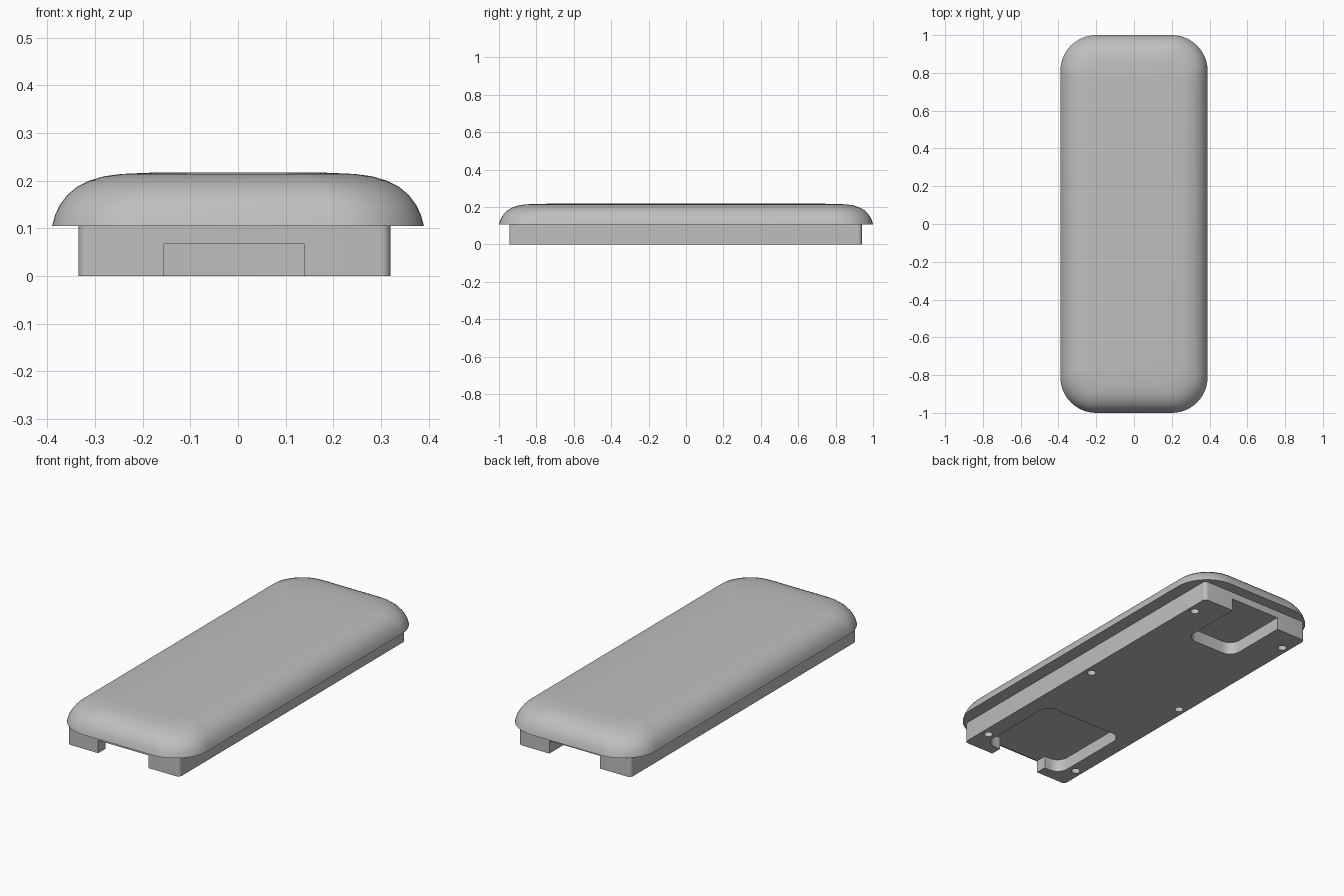
import bpy
import bmesh
from math import cos, sin, pi, radians

cube = bpy.data.objects.get("Cube")
if cube:
    bpy.data.objects.remove(cube, do_unlink=True)

# One plain grey for the whole model
grey = bpy.data.materials.new("light grey")
grey.use_nodes = True
grey.diffuse_color = (0.52, 0.52, 0.52, 1)
grey.node_tree.nodes["Principled BSDF"].inputs["Base Color"].default_value = (0.52, 0.52, 0.52, 1)


def rounded_rect(x0, x1, y0, y1, r, steps):
    """Anticlockwise outline of a rectangle with round corners."""
    centres = [(x1 - r, y1 - r), (x0 + r, y1 - r), (x0 + r, y0 + r), (x1 - r, y0 + r)]
    return [(cx + r * cos((q + i / steps) * pi / 2), cy + r * sin((q + i / steps) * pi / 2))
            for q, (cx, cy) in enumerate(centres) for i in range(steps + 1)]


def loft(name, layers):
    """Closed solid through a list of (outline, height) layers."""
    bm = bmesh.new()
    rings = [[bm.verts.new((x, y, z)) for x, y in outline] for outline, z in layers]
    for low, high in zip(rings, rings[1:]):
        for i in range(len(low)):
            j = (i + 1) % len(low)
            bm.faces.new((low[i], low[j], high[j], high[i]))
    bm.faces.new(rings[0][::-1])
    bm.faces.new(rings[-1])
    mesh = bpy.data.meshes.new(name)
    bm.to_mesh(mesh)
    bm.free()
    mesh.materials.append(grey)
    obj = bpy.data.objects.new(name, mesh)
    bpy.context.collection.objects.link(obj)
    return obj


def prism(name, x0, x1, y0, y1, z0, z1, r, steps=6):
    outline = rounded_rect(x0, x1, y0, y1, r, steps)
    return loft(name, [(outline, z0), (outline, z1)])


def activate(obj):
    bpy.ops.object.select_all(action='DESELECT')
    obj.select_set(True)
    bpy.context.view_layer.objects.active = obj


def cut(target, cutter):
    mod = target.modifiers.new("cut", 'BOOLEAN')
    mod.operation = 'DIFFERENCE'
    mod.solver = 'EXACT'
    mod.object = cutter
    activate(target)
    bpy.ops.object.modifier_apply(modifier=mod.name)
    bpy.data.objects.remove(cutter, do_unlink=True)


# Padded top: rounded outline drawn inwards along a soft, slightly crowned edge
edge = [(0, 0.105), (0.006, 0.128), (0.016, 0.149), (0.031, 0.169), (0.052, 0.187),
        (0.078, 0.200), (0.108, 0.209), (0.145, 0.214), (0.20, 0.2165), (0.27, 0.2175)]
top = loft("padded_top", [
    (rounded_rect(-0.39 + d, 0.39 - d, -1 + d, 1 - d, 0.19 - 0.45 * d, 12), z)
    for d, z in edge])

# Base slab
base = prism("base_slab", -0.335, 0.32, -0.945, 0.94, 0, 0.105, 0.02)

# Front pocket with its narrower mouth, and the open slot at the back
cut(base, prism("pocket", -0.25, 0.235, -0.885, -0.40, -0.1, 0.067, 0.06))
cut(base, prism("mouth", -0.155, 0.14, -1.2, -0.70, -0.1, 0.067, 0.01, 1))
cut(base, prism("slot", -0.155, 0.14, 0.58, 1.2, -0.1, 0.067, 0.06))

# Six screw holes
for x in (-0.295, 0.28):
    for y in (-0.81, 0, 0.81):
        r = 0.022
        cut(base, prism("hole", x - r, x + r, y - r, y + r, -0.05, 0.03, r * 0.999, 4))

for obj in (top, base):
    activate(obj)
    bpy.ops.object.shade_smooth_by_angle(angle=radians(35))
